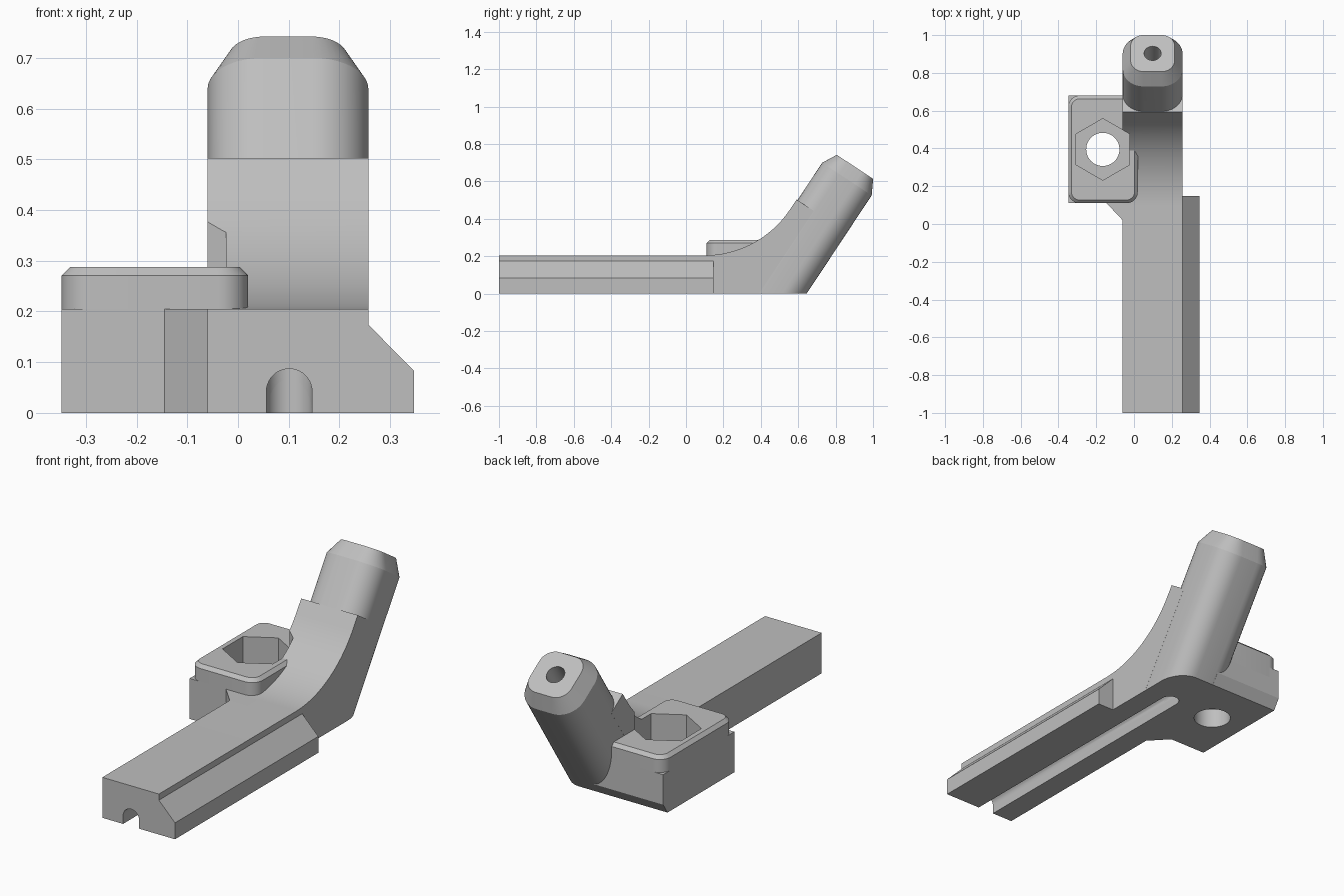
import bpy, bmesh
from math import sin, cos, pi, radians
from mathutils import Vector

cube = bpy.data.objects.get("Cube")
if cube:
    bpy.data.objects.remove(cube, do_unlink=True)

grey = bpy.data.materials.new("plain grey")
grey.use_nodes = True
colour = (0.52, 0.52, 0.52, 1)
grey.diffuse_color = colour
grey.node_tree.nodes["Principled BSDF"].inputs["Base Color"].default_value = colour


def loft(name, rings):
    """Skin a stack of equal-length rings and cap both ends."""
    bm = bmesh.new()
    loops = [[bm.verts.new(p) for p in ring] for ring in rings]
    n = len(loops[0])
    for a, b in zip(loops, loops[1:]):
        for i in range(n):
            j = (i + 1) % n
            bm.faces.new((a[i], a[j], b[j], b[i]))
    bm.faces.new(loops[0])
    bm.faces.new(loops[-1])
    bmesh.ops.recalc_face_normals(bm, faces=bm.faces)
    mesh = bpy.data.meshes.new(name)
    bm.to_mesh(mesh)
    bm.free()
    obj = bpy.data.objects.new(name, mesh)
    bpy.context.collection.objects.link(obj)
    mesh.materials.append(grey)
    return obj


def prism(name, profile, axis, lo, hi):
    """Extrude a 2D profile along one world axis."""
    def place(u, v, t):
        return {"x": (t, u, v), "y": (u, t, v), "z": (u, v, t)}[axis]
    return loft(name, [[place(u, v, t) for u, v in profile] for t in (lo, hi)])


def arc(cx, cy, r, start, end, steps):
    return [(cx + r * cos(radians(start + (end - start) * i / steps)),
             cy + r * sin(radians(start + (end - start) * i / steps)))
            for i in range(steps + 1)]


def circle(cx, cy, r, steps, turn=0):
    return arc(cx, cy, r, turn, turn + 360, steps)[:-1]


def rounded(hx, hy, r, cx=0, cy=0):
    pts = []
    for k, (sx, sy) in enumerate(((1, 1), (-1, 1), (-1, -1), (1, -1))):
        pts += arc(cx + sx * (hx - r), cy + sy * (hy - r), r, 90 * k, 90 * k + 90, 10)
    return pts


LEFT, RIGHT, TOP = 0.257, -0.06, 0.205
MID = (LEFT + RIGHT) / 2
HALF = (LEFT - RIGHT) / 2

# Directions of the leaning post: along it, and out of its back
tilt = radians(56.5)
along = Vector((0, cos(tilt), sin(tilt)))
out = Vector((0, sin(tilt), -cos(tilt)))
heel = Vector((MID, 0.645, 0))
foot = heel - out * HALF

# Bar sweeping up into the post
blend = 0.55
curve = arc(0.098, TOP + blend, blend, -90, -90 + 56.5, 28)
shoulder = heel + along * 0.39 - out * 0.322
inner = shoulder + out * 0.11
base = inner - along * (inner.z / along.z)
profile = [(-1, 0), (-1, TOP)] + curve + [(p.y, p.z) for p in (shoulder, inner, base)]
body = prism("bar", profile, "x", RIGHT, LEFT)


# Leaning post with a chamfered tip, cut level with the ground
def post_ring(half, corner, height):
    pts = [foot + Vector((u, 0, 0)) + out * v for u, v in rounded(half, half, corner)]
    if height is None:
        return [p - along * (p.z / along.z) for p in pts]
    return [p + along * height for p in pts]


post = loft("leaning_post", [post_ring(HALF, 0.11, None),
                             post_ring(HALF, 0.11, 0.63),
                             post_ring(HALF - 0.042, 0.07, 0.708)])

# Side rail with a sloping top
rail = prism("side_rail", [(0.2, 0), (0.347, 0), (0.347, 0.083), (LEFT, 0.174), (0.2, 0.174)],
             "y", -1, 0.147)

# Nut block: outline with a front gusset, back edge sloping under
outline = [(-0.348, 0.11), (-0.145, 0.11), (RIGHT, 0.02), (0.04, 0.02),
           (0.04, 0.68), (-0.348, 0.68)]
block = loft("nut_block", [[(x, min(y, back), z) for x, y in outline]
                           for z, back in ((0, 0.645), (0.053, 0.68), (TOP, 0.68))])

# Raised cap on the block, rounded and chamfered
cap = loft("block_cap", [
    [(x, y, z) for x, y in rounded(0.184 - inset, 0.285 - inset, 0.06 - inset, -0.164, 0.395)]
    for z, inset in ((0.15, 0), (0.271, 0), (0.288, 0.017))])

# Cutters: hexagonal pocket, bolt hole, underside groove, bore in the tip
nut = (-0.165, 0.395)
hexagon = prism("hex_cutter", circle(*nut, 0.163, 6, 30), "z", 0.1, 0.7)
bolt = prism("bolt_cutter", circle(*nut, 0.088, 48), "z", -0.1, 0.7)
gx, gr, gz = 0.101, 0.045, 0.042
groove = prism("groove_cutter", [(gx + gr, -0.1)] + arc(gx, gz, gr, 0, 180, 20) + [(gx - gr, -0.1)],
               "y", -1.1, 0.39)
groove_end = prism("groove_end_cutter", circle(gx, 0.39, gr, 40), "z", -0.1, gz + gr)
bore = loft("bore_cutter", [[foot + Vector((u, 0, 0)) + out * v + along * h
                             for u, v in circle(0, 0, gr, 40)] for h in (0.15, 0.8)])

cuts = {body: (hexagon, groove, groove_end), post: (hexagon, groove, groove_end, bore),
        block: (hexagon, bolt), cap: (hexagon, bolt), rail: ()}
for part, cutters in cuts.items():
    bpy.ops.object.select_all(action="DESELECT")
    part.select_set(True)
    bpy.context.view_layer.objects.active = part
    for cutter in cutters:
        mod = part.modifiers.new(cutter.name, "BOOLEAN")
        mod.operation = "DIFFERENCE"
        mod.solver = "EXACT"
        mod.object = cutter
        bpy.ops.object.modifier_apply(modifier=mod.name)
    bpy.ops.object.shade_smooth_by_angle(angle=radians(25))

for cutter in (hexagon, bolt, groove, groove_end, bore):
    bpy.data.objects.remove(cutter, do_unlink=True)
